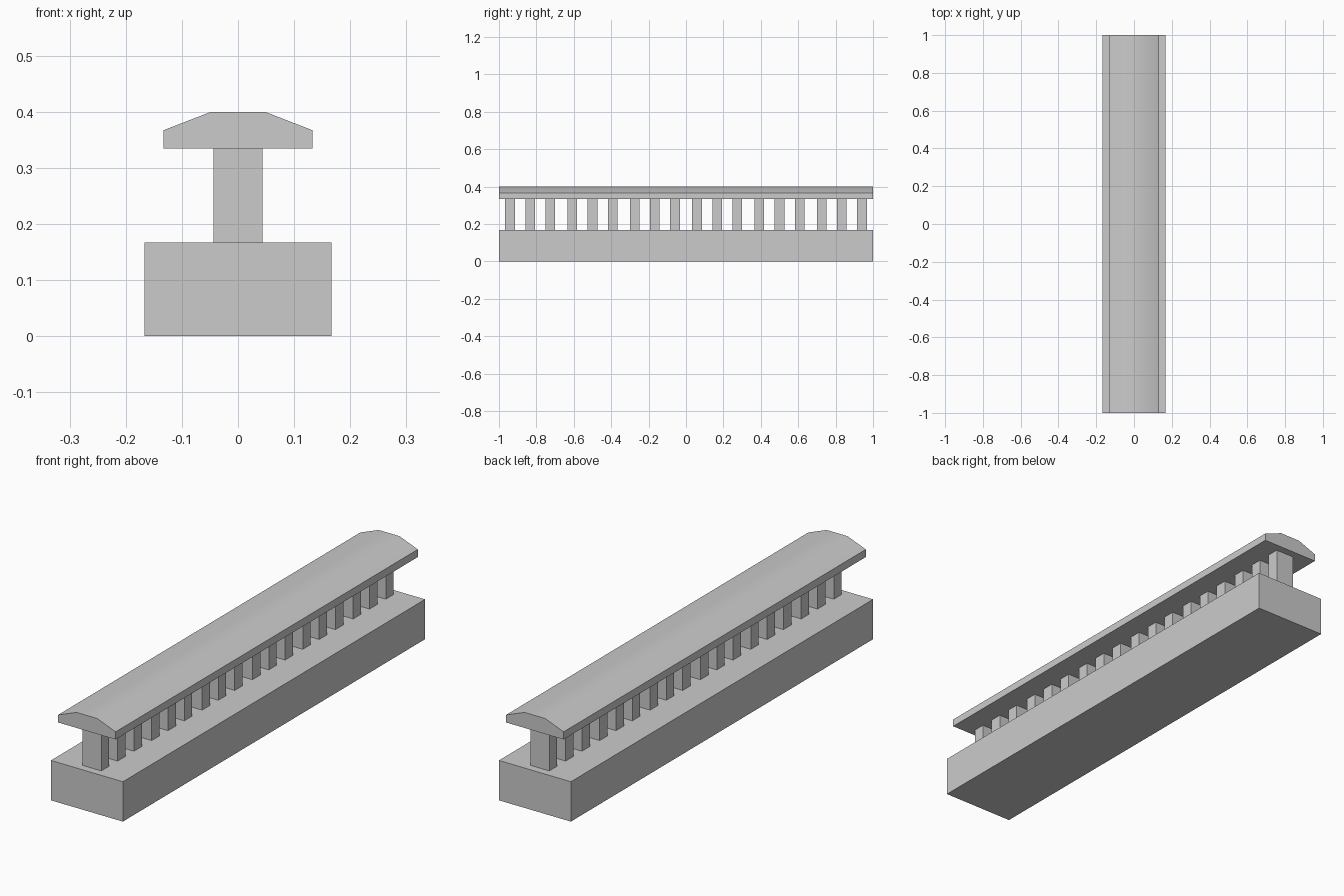
import bpy
import bmesh
import math

if "Cube" in bpy.data.objects:
    bpy.data.objects.remove(bpy.data.objects["Cube"])


def add_object(name, bm):
    bmesh.ops.recalc_face_normals(bm, faces=bm.faces[:])
    mesh = bpy.data.meshes.new(name)
    bm.to_mesh(mesh)
    bm.free()
    obj = bpy.data.objects.new(name, mesh)
    bpy.context.collection.objects.link(obj)
    return obj


def extrude_profile(name, points, y0, y1):
    """Closed x-z profile swept along y."""
    bm = bmesh.new()
    face = bm.faces.new([bm.verts.new((x, y0, z)) for x, z in points])
    res = bmesh.ops.extrude_face_region(bm, geom=[face])
    verts = [v for v in res["geom"] if isinstance(v, bmesh.types.BMVert)]
    bmesh.ops.translate(bm, verts=verts, vec=(0, y1 - y0, 0))
    return add_object(name, bm)


def rect(half, z0, z1):
    return [(-half, z0), (half, z0), (half, z1), (-half, z1)]


BASE_TOP, RAIL_BOTTOM = 0.167, 0.335

# Solid plinth
extrude_profile("plinth", rect(1 / 6, 0, BASE_TOP), -1, 1)

# Balusters: six bays of three
for bay in range(6):
    for k in (-1, 0, 1):
        y = -5 / 6 + bay / 3 + k * 0.108
        extrude_profile(f"baluster_{bay * 3 + k + 2}",
                        rect(0.044, BASE_TOP, RAIL_BOTTOM), y - 0.026, y + 0.026)

# Handrail with softly shaded crown
half = [(0.133, RAIL_BOTTOM), (0.133, 0.367), (0.048, 0.4)]
rail = extrude_profile("handrail", half + [(-x, z) for x, z in reversed(half)], -1, 1)
bpy.context.view_layer.objects.active = rail
rail.select_set(True)
bpy.ops.object.shade_smooth_by_angle(angle=math.radians(30))
